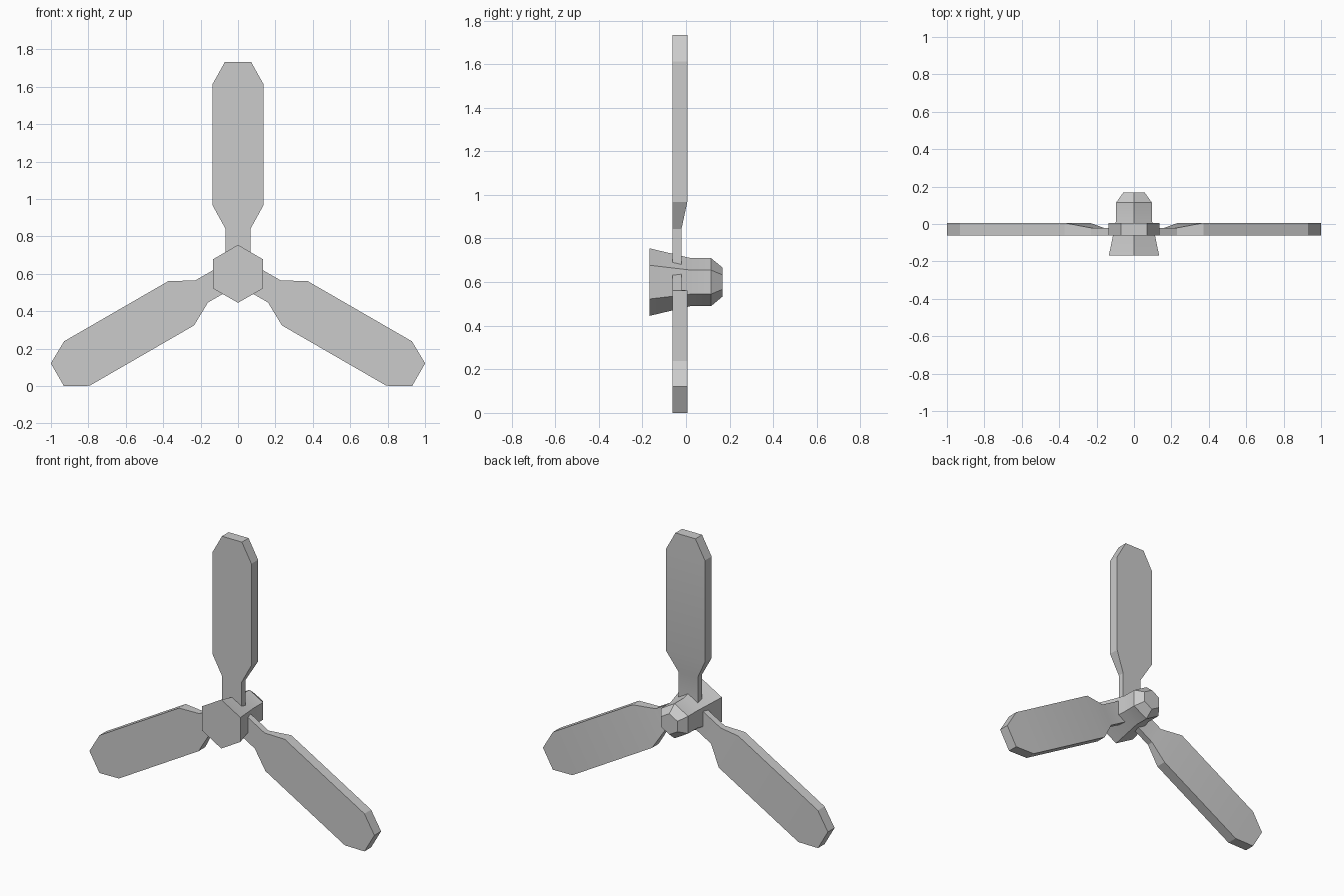
import bpy, bmesh, math
from mathutils import Matrix

if "Cube" in bpy.data.objects:
    bpy.data.objects.remove(bpy.data.objects["Cube"])


def make_object(name, bm, angle=25):
    bmesh.ops.recalc_face_normals(bm, faces=bm.faces)
    mesh = bpy.data.meshes.new(name)
    bm.to_mesh(mesh)
    bm.free()
    ob = bpy.data.objects.new(name, mesh)
    bpy.context.collection.objects.link(ob)
    bpy.ops.object.select_all(action='DESELECT')
    ob.select_set(True)
    bpy.context.view_layer.objects.active = ob
    bpy.ops.object.shade_smooth_by_angle(angle=math.radians(angle))
    return ob


def loft(rings):
    """Skin equal-length closed rings and cap both ends."""
    bm = bmesh.new()
    loops = [[bm.verts.new(p) for p in ring] for ring in rings]
    n = len(loops[0])
    for a, b in zip(loops, loops[1:]):
        for i in range(n):
            j = (i + 1) % n
            bm.faces.new((a[i], a[j], b[j], b[i]))
    bm.faces.new(loops[0])
    bm.faces.new(loops[-1])
    return bm


# hexagonal hub: (y, radius) along its axis
HUB_Z = 0.60
hub_profile = [(-0.168, 0.155), (0.022, 0.11), (0.115, 0.11), (0.168, 0.066)]
hub_rings = [[(r * math.sin(k * math.pi / 3), y, HUB_Z + r * math.cos(k * math.pi / 3))
              for k in range(6)] for y, r in hub_profile]
make_object("hub", loft(hub_rings))

# three blades: (radius from centre, half width, back y), flat front
BLADE_Z, FRONT = 0.618, -0.061
blade_profile = [(0.03, 0.068, -0.021), (0.225, 0.068, -0.021),
                 (0.35, 0.137, 0.006), (0.995, 0.137, 0.006), (1.115, 0.07, 0.006)]
blade_rings = [[(-w, FRONT, r), (w, FRONT, r), (w, back, r), (-w, back, r)]
               for r, w, back in blade_profile]
for i in range(3):
    bm = loft(blade_rings)
    turn = Matrix.Translation((0, 0, BLADE_Z)) @ Matrix.Rotation(math.radians(120 * i), 4, 'Y')
    bmesh.ops.transform(bm, matrix=turn, verts=bm.verts)
    make_object(f"blade_{i + 1}", bm)
